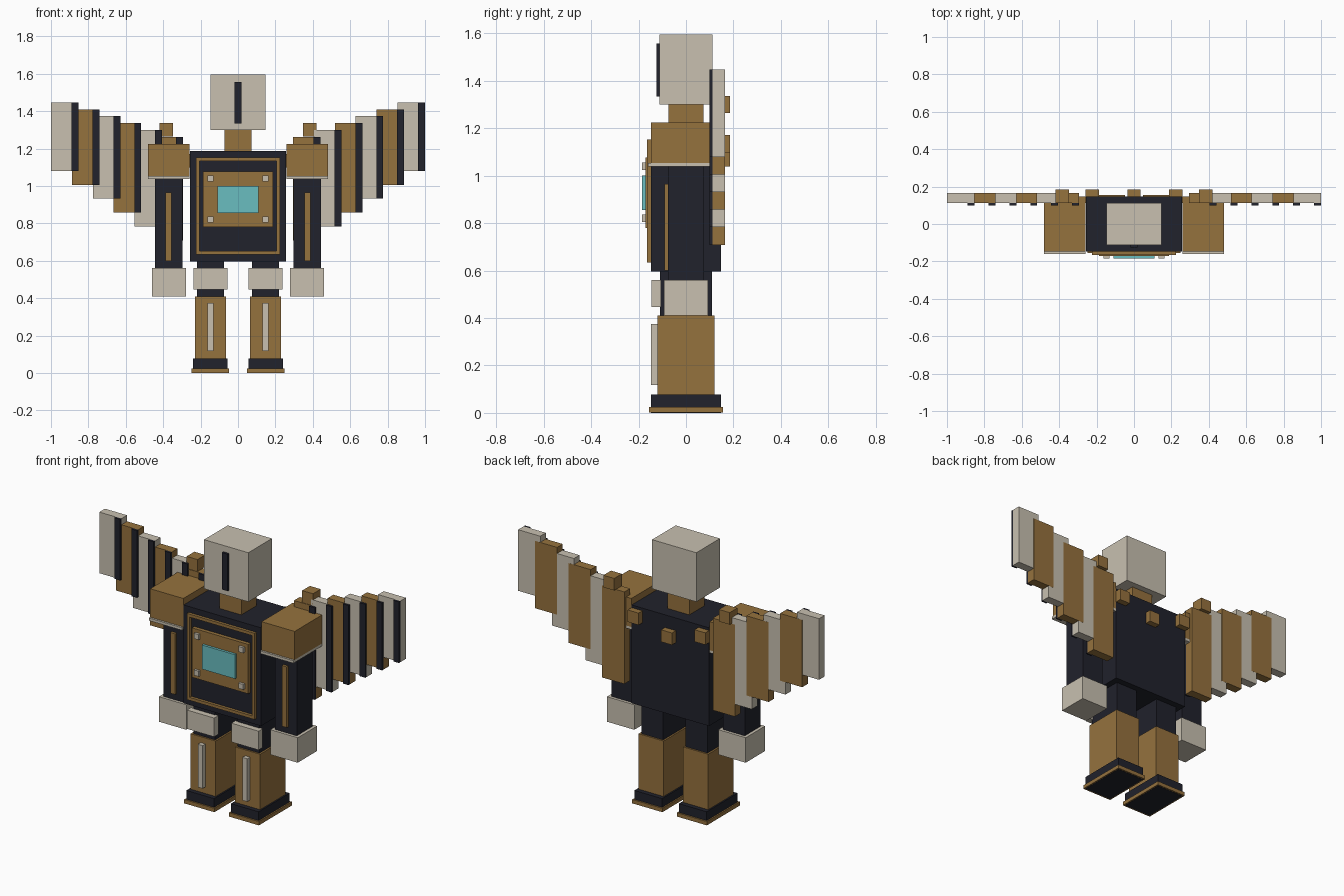
import bpy
import bmesh


def material(name, rgb):
    m = bpy.data.materials.new(name)
    m.diffuse_color = (*rgb, 1.0)
    return m


BROWN = material("bronze brown", (0.302, 0.168, 0.048))
PALE = material("pale stone", (0.578, 0.527, 0.434))
DARK = material("dark navy", (0.015, 0.016, 0.025))
TEAL = material("teal", (0.144, 0.509, 0.527))


def boxes(name, mat, *spans):
    """One object made of boxes, each given as (x0, x1, y0, y1, z0, z1)."""
    bm = bmesh.new()
    for x0, x1, y0, y1, z0, z1 in spans:
        verts = bmesh.ops.create_cube(bm, size=1.0)["verts"]
        for v in verts:
            v.co.x = x1 if v.co.x > 0 else x0
            v.co.y = y1 if v.co.y > 0 else y0
            v.co.z = z1 if v.co.z > 0 else z0
    mesh = bpy.data.meshes.new(name)
    bm.to_mesh(mesh)
    bm.free()
    mesh.materials.append(mat)
    obj = bpy.data.objects.new(name, mesh)
    bpy.context.collection.objects.link(obj)
    return obj


def pair(name, mat, x0, x1, *rest):
    """The same box on the right and the left side."""
    boxes("right_" + name, mat, (x0, x1, *rest))
    boxes("left_" + name, mat, (-x1, -x0, *rest))


# Head and neck
boxes("head", PALE, (-0.147, 0.147, -0.112, 0.112, 1.30, 1.595))
boxes("face_slit", DARK, (-0.019, 0.019, -0.125, -0.11, 1.335, 1.557))
boxes("neck", BROWN, (-0.073, 0.073, -0.073, 0.073, 1.18, 1.30))

# Torso with framed chest panel
boxes("torso", DARK, (-0.257, 0.257, -0.148, 0.148, 0.597, 1.187))
FY = (-0.165, -0.145)
boxes("chest_frame", BROWN,
      (-0.225, 0.225, *FY, 1.134, 1.152), (-0.225, 0.225, *FY, 0.634, 0.652),
      (-0.225, -0.207, *FY, 0.652, 1.134), (0.207, 0.225, *FY, 0.652, 1.134))
boxes("chest_panel", BROWN, (-0.187, 0.187, -0.170, -0.145, 0.78, 1.077))
boxes("chest_screen", TEAL, (-0.11, 0.11, -0.185, -0.165, 0.855, 1.0))
boxes("chest_rivets", PALE,
      *[(x - 0.016, x + 0.016, -0.185, -0.165, z - 0.016, z + 0.016)
        for x in (-0.148, 0.148) for z in (0.82, 1.04)])

# Shoulders, arms and fists
pair("shoulder", BROWN, 0.26, 0.48, -0.148, 0.148, 1.054, 1.225)
pair("shoulder_trim", PALE, 0.26, 0.48, -0.16, 0.148, 1.038, 1.054)
pair("arm", DARK, 0.297, 0.443, -0.075, 0.075, 0.56, 1.04)
pair("arm_stripe", BROWN, 0.355, 0.387, -0.09, -0.074, 0.60, 0.965)
pair("fist", PALE, 0.279, 0.461, -0.092, 0.092, 0.41, 0.56)

# Legs and feet
pair("thigh", DARK, 0.075, 0.22, -0.11, 0.11, 0.41, 0.60)
pair("knee_pad", PALE, 0.057, 0.238, -0.145, -0.105, 0.447, 0.56)
pair("shin", BROWN, 0.065, 0.231, -0.12, 0.12, 0.075, 0.41)
pair("shin_stripe", PALE, 0.132, 0.164, -0.147, -0.119, 0.117, 0.375)
pair("foot", DARK, 0.056, 0.24, -0.147, 0.147, 0.0, 0.077)
pair("sole", BROWN, 0.048, 0.248, -0.156, 0.156, 0.001, 0.024)

# Wings: overlapping feathers, each with a dark strip on its +x edge
W = 0.147
for i in range(6):
    outer = 1.0 - 0.1118 * i
    z0, z1 = 1.08 - 0.0742 * i, 1.447 - 0.037 * i
    mat = BROWN if i % 2 else PALE
    back = 0.165 + (0.0005 if i % 2 else 0.0)
    for side, x0 in (("right", outer - W), ("left", -outer)):
        boxes(f"{side}_feather_{i + 1}", mat, (x0, x0 + W, 0.112, back, z0, z1))
        boxes(f"{side}_feather_strip_{i + 1}", DARK,
              (x0 + W - 0.037, x0 + W, 0.099, 0.1125, z0, z1))

# Arc of knobs across the back
boxes("back_knobs", BROWN,
      *[(x - 0.036, x + 0.036, 0.112, 0.185, z - 0.036, z + 0.036)
        for x, z in ((-0.384, 1.30), (-0.222, 1.135), (0.0, 1.075),
                     (0.222, 1.135), (0.384, 1.30))])
